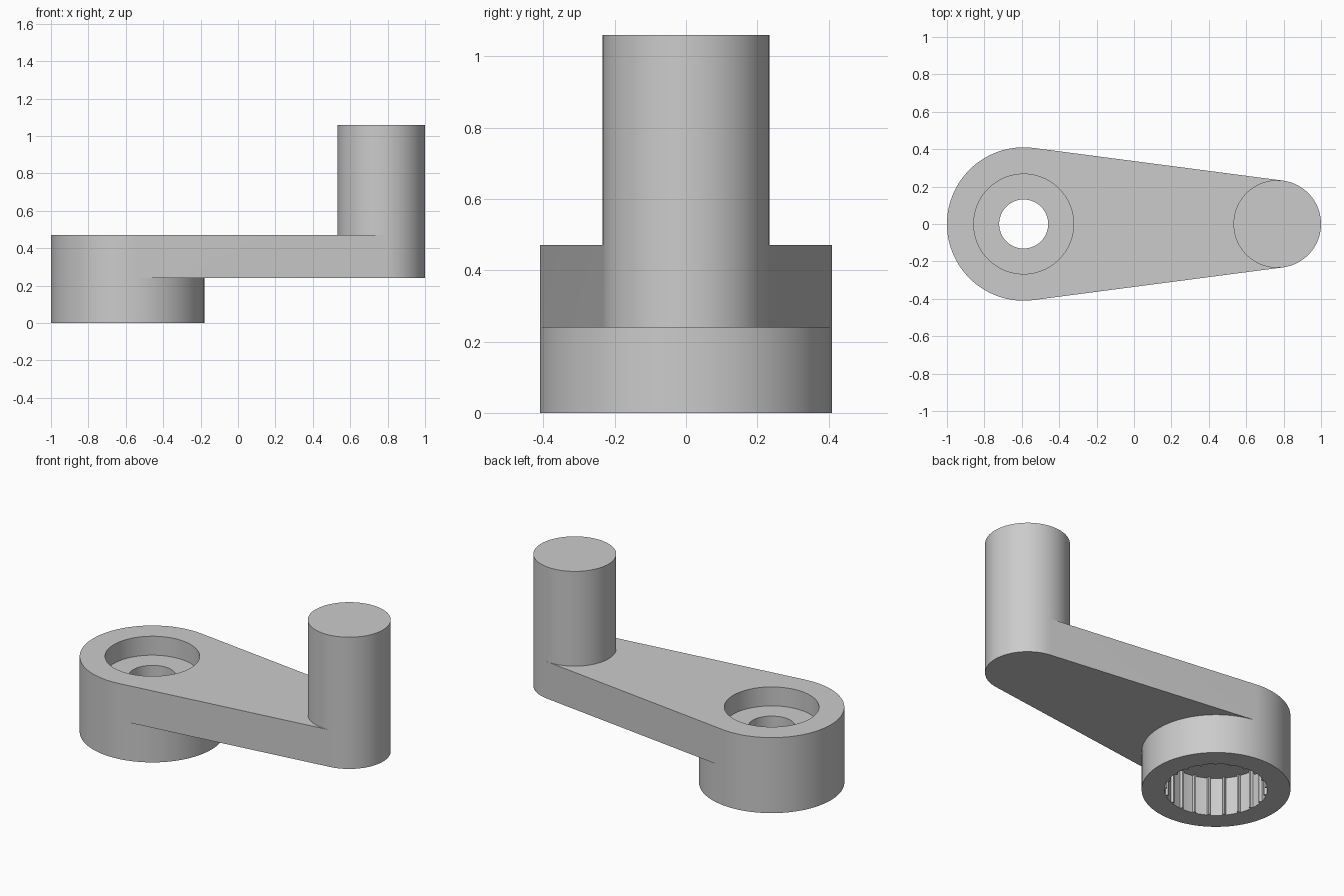
import bpy, bmesh, math

cube = bpy.data.objects.get("Cube")
if cube:
    bpy.data.objects.remove(cube, do_unlink=True)

# Main dimensions
HUB_X, HUB_R = -0.59, 0.41
TIP_X, TIP_R = 0.766, 0.234
ARM_Z, TOP_Z, KNOB_Z = 0.24, 0.47, 1.06
SOCKET_Z, SEAT_Z = 0.235, 0.352
HOLE_R, SEAT_R = 0.131, 0.267
TEETH, ROOT_R, CREST_R = 21, 0.284, 0.270

bm = bmesh.new()


def arc(cx, r, start, end, n):
    """Points on an arc, leaving out the end point."""
    return [(cx + r * math.cos(start + (end - start) * i / n),
             r * math.sin(start + (end - start) * i / n)) for i in range(n)]


def verts(points, z):
    return [bm.verts.new((x, y, z)) for x, y in points]


def wall(low, high):
    """Closed band of quads between two matching rings."""
    for i in range(len(low)):
        j = (i + 1) % len(low)
        bm.faces.new((low[i], low[j], high[j], high[i]))


def fill(*rings):
    """Flat face bounded by rings, the first outside and others as holes."""
    edges = []
    for ring in rings:
        for a, b in zip(ring, ring[1:] + ring[:1]):
            edges.append(bm.edges.get((a, b)) or bm.edges.new((a, b)))
    bmesh.ops.triangle_fill(bm, edges=edges, use_beauty=True)


# Tangent angle where the straight arm sides leave both rounded ends
tangent = math.acos((HUB_R - TIP_R) / (TIP_X - HUB_X))
full = 2 * math.pi
hub_back = arc(HUB_X, HUB_R, tangent, full - tangent, 64)
hub_front = arc(HUB_X, HUB_R, -tangent, tangent, 48)
tip_outer = arc(TIP_X, TIP_R, -tangent, tangent, 40)
tip_inner = arc(TIP_X, TIP_R, tangent, full - tangent, 48)
circle = [arc(HUB_X, r, 0, full, 80) for r in (HOLE_R, SEAT_R)]

# Toothed socket outline
spline = []
for k in range(TEETH):
    for step, radius in ((0.0, ROOT_R), (0.38, ROOT_R), (0.76, ROOT_R),
                         (0.82, CREST_R), (0.94, CREST_R)):
        angle = full * (k + step) / TEETH
        spline.append((HUB_X + radius * math.cos(angle), radius * math.sin(angle)))

# Hub: outer wall, and socket opening underneath
hub_low = verts(hub_back + hub_front, 0)
back = verts(hub_back, ARM_Z)
front = verts(hub_front, ARM_Z)
wall(hub_low, back + front)
socket_low, socket_high = verts(spline, 0), verts(spline, SOCKET_Z)
wall(socket_low, socket_high)
fill(hub_low, socket_low)

# Arm: tapered sides and underside
# The hub arc stops short of its end, where the front arc begins
corner = front[0]
tip_low = verts(tip_outer + tip_inner[:1], ARM_Z)
arm_low = back + [corner] + tip_low
back_top = verts(hub_back + hub_front[:1], TOP_Z)
tip_top = verts(tip_outer + tip_inner[:1], TOP_Z)
# Tip arc ends at the upper tangent, which joins the first hub point
wall(arm_low, back_top + tip_top)
fill([corner] + tip_low + [back[0]] + front[:0:-1])

# Screw seat and through hole
seat_low, seat_high = verts(circle[1], SEAT_Z), verts(circle[1], TOP_Z)
hole_low, hole_high = verts(circle[0], SOCKET_Z), verts(circle[0], SEAT_Z)
wall(seat_low, seat_high)
wall(hole_low, hole_high)
fill(socket_high, hole_low)
fill(seat_low, hole_high)

# Arm top around the handle, then the handle itself
inner_top = verts(tip_inner[1:], TOP_Z)
fill(back_top + [tip_top[0]] + inner_top[::-1] + [tip_top[-1]], seat_high)
knob_top = verts(tip_outer + tip_inner, KNOB_Z)
wall(tip_top + inner_top, knob_top)
bm.faces.new(knob_top)

bmesh.ops.recalc_face_normals(bm, faces=bm.faces[:])
mesh = bpy.data.meshes.new("crank_arm")
bm.to_mesh(mesh)
bm.free()
crank = bpy.data.objects.new("crank_arm", mesh)
bpy.context.collection.objects.link(crank)

# Plain grey material
grey = bpy.data.materials.new("light_grey")
grey.use_nodes = True
colour = (0.6, 0.6, 0.6, 1)
grey.diffuse_color = colour
grey.node_tree.nodes["Principled BSDF"].inputs["Base Color"].default_value = colour
mesh.materials.append(grey)

bpy.ops.object.select_all(action='DESELECT')
crank.select_set(True)
bpy.context.view_layer.objects.active = crank
bpy.ops.object.shade_smooth_by_angle(angle=math.radians(30))
